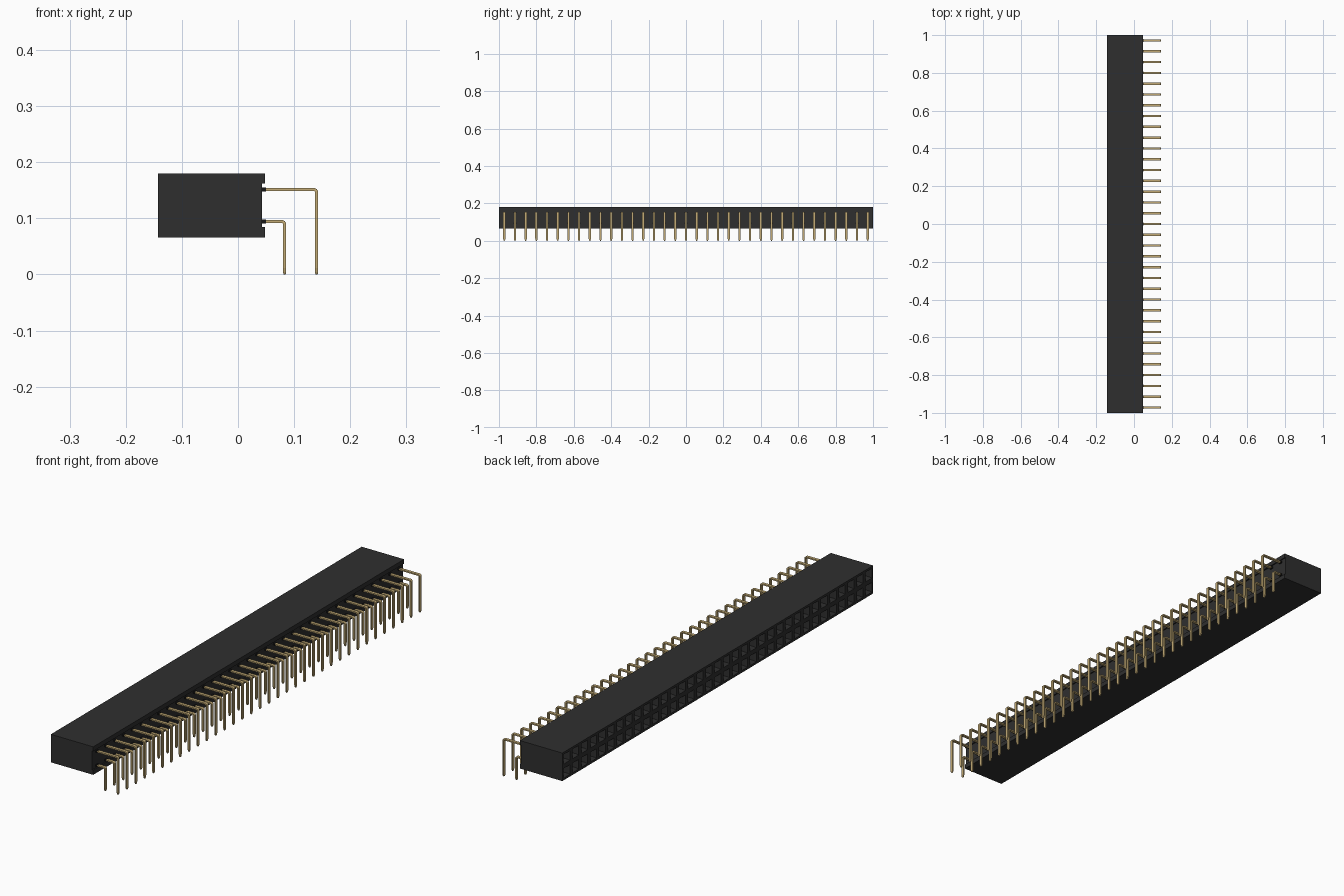
import bpy, bmesh, math
from mathutils import Vector

cube = bpy.data.objects.get("Cube")
if cube:
    bpy.data.objects.remove(cube, do_unlink=True)

COLUMNS = 35
PITCH = 2.0 / COLUMNS
X0, X_FACE, X_LIP = -0.143, 0.043, 0.048   # socket face, recessed rear, rear lips
Z0, Z1 = 0.066, 0.180
ZMID = (Z0 + Z1) / 2
ROWS = [(0.0945, 0.083), (0.1515, 0.140)]  # pin height, reach of its vertical leg


def material(name, rgb, metallic=0.0, rough=0.6):
    m = bpy.data.materials.new(name)
    m.use_nodes = True
    m.diffuse_color = (*rgb, 1)
    node = m.node_tree.nodes["Principled BSDF"]
    node.inputs["Base Color"].default_value = (*rgb, 1)
    node.inputs["Metallic"].default_value = metallic
    node.inputs["Roughness"].default_value = rough
    return m


black = material("black plastic", (0.028, 0.028, 0.028))
dark = material("dark socket", (0.008, 0.008, 0.008))
gold = material("gold pin", (0.55, 0.41, 0.18))


def finish(bm, name, mats):
    mesh = bpy.data.meshes.new(name)
    bm.to_mesh(mesh)
    bm.free()
    for m in mats:
        mesh.materials.append(m)
    ob = bpy.data.objects.new(name, mesh)
    bpy.context.collection.objects.link(ob)
    return ob


# Housing: C-shaped profile run along y, with an open socket side
bm = bmesh.new()
profile = [(X0, Z0), (X_LIP, Z0), (X_LIP, 0.085), (X_FACE, 0.085),
           (X_FACE, 0.162), (X_LIP, 0.162), (X_LIP, Z1), (X0, Z1)]
ends = [[bm.verts.new((x, y, z)) for x, z in profile] for y in (-1, 1)]
bm.faces.new(ends[0])
bm.faces.new(ends[1][::-1])
for i in range(len(profile) - 1):
    bm.faces.new((ends[0][i + 1], ends[0][i], ends[1][i], ends[1][i + 1]))

# Socket side: one cell per contact, inset to a tapered square hole
cells = []
for c in range(COLUMNS):
    y0, y1 = -1 + c * PITCH, -1 + (c + 1) * PITCH
    for z0, z1 in ((Z0, ZMID), (ZMID, Z1)):
        corners = ((y0, z0), (y0, z1), (y1, z1), (y1, z0))
        cells.append(bm.faces.new([bm.verts.new((X0, y, z)) for y, z in corners]))
bmesh.ops.remove_doubles(bm, verts=bm.verts, dist=1e-5)
cells = [f for f in bm.faces if f.calc_center_median().x < X0 + 1e-4]
for f in cells:
    f.normal_update()
    if f.normal.x > 0:
        f.normal_flip()
for thickness, depth in ((0.0125, 0), (0.006, -0.008), (0.0005, -0.06)):
    bmesh.ops.inset_individual(bm, faces=cells, thickness=thickness, depth=depth)
for f in cells:
    f.material_index = 1
bmesh.ops.recalc_face_normals(bm, faces=bm.faces)
finish(bm, "socket_housing", [black, dark])


def pin_sections(z, reach):
    """Centre, thickness direction and half sizes along a bent flat pin."""
    r, t, w = 0.005, 0.0027, 0.006
    up = Vector((0, 0, 1))
    out = [(Vector((X_FACE - 0.004, 0, z)), up, t, w)]
    for k in range(5):
        a = math.pi / 2 * (1 - k / 4)
        d = Vector((math.cos(a), 0, math.sin(a)))
        out.append((Vector((reach - r, 0, z - r)) + d * r, d, t, w))
    side = Vector((1, 0, 0))
    out.append((Vector((reach, 0, 0.012)), side, t, w))
    out.append((Vector((reach, 0, 0.004)), side, t, w * 0.75))
    out.append((Vector((reach, 0, 0.0)), side, t * 0.7, w * 0.35))
    return out


# Right-angle pins, two rows
for name, (z, reach) in zip(("lower_pins", "upper_pins"), ROWS):
    bm = bmesh.new()
    for c in range(COLUMNS):
        y = Vector((0, -1 + (c + 0.5) * PITCH, 0))
        side = Vector((0, 1, 0))
        rings = [[bm.verts.new(p + y + d * (t * a) + side * (w * b))
                  for a, b in ((1, 1), (1, -1), (-1, -1), (-1, 1))]
                 for p, d, t, w in pin_sections(z, reach)]
        for r0, r1 in zip(rings, rings[1:]):
            for i in range(4):
                j = (i + 1) % 4
                bm.faces.new((r0[i], r0[j], r1[j], r1[i]))
        bm.faces.new(rings[0][::-1])
        bm.faces.new(rings[-1])
    bmesh.ops.recalc_face_normals(bm, faces=bm.faces)
    finish(bm, name, [gold])

# Small dark collars where the pins leave the housing
bm = bmesh.new()
for c in range(COLUMNS):
    for z, reach in ROWS:
        made = bmesh.ops.create_cube(bm, size=1)["verts"]
        bmesh.ops.scale(bm, vec=(0.010, 0.0135, 0.0064), verts=made)
        bmesh.ops.translate(bm, vec=(0.045, -1 + (c + 0.5) * PITCH, z), verts=made)
finish(bm, "pin_collars", [dark])
